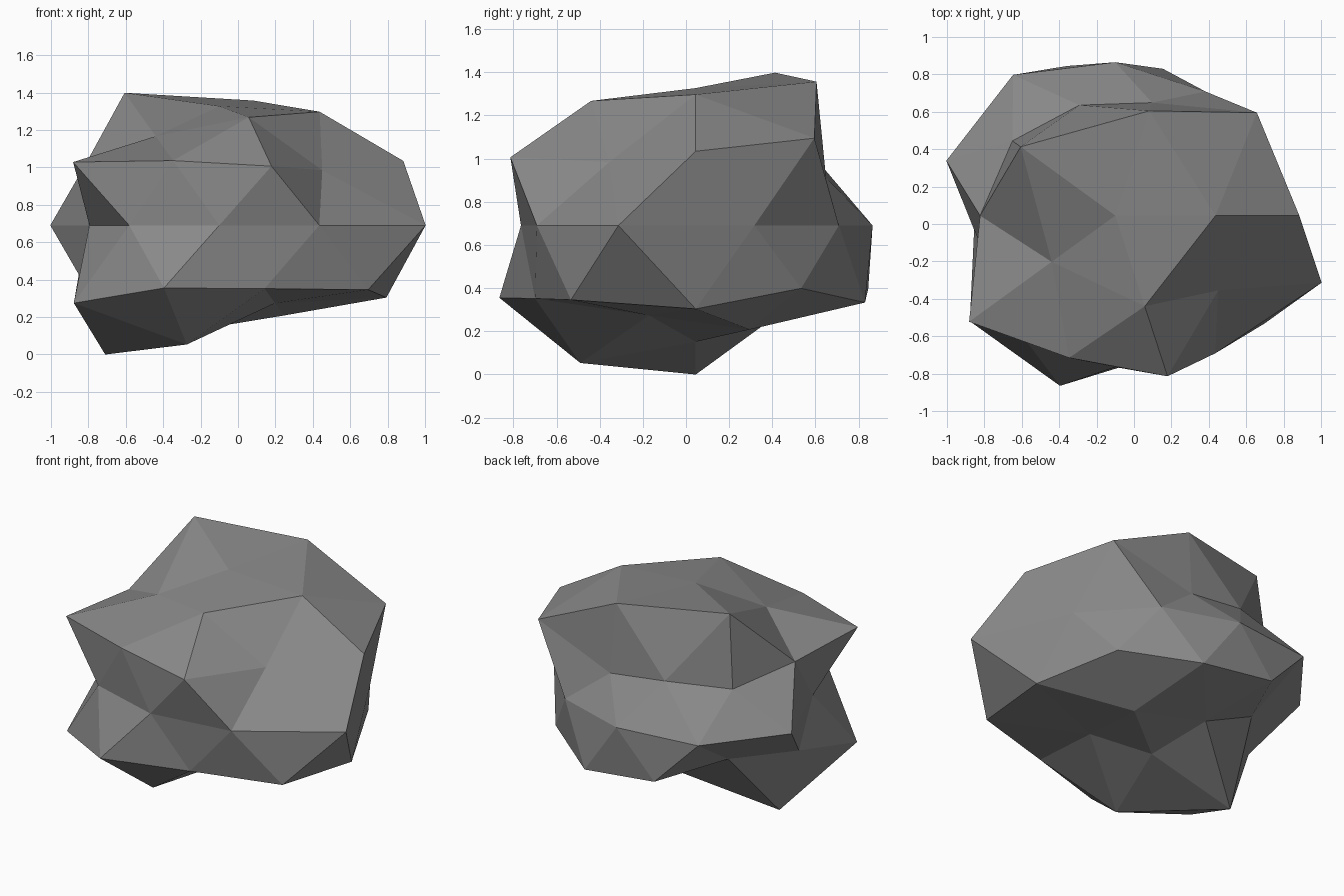
import bpy
import bmesh
import math
from mathutils import Vector

default_cube = bpy.data.objects.get("Cube")
if default_cube:
    bpy.data.objects.remove(default_cube, do_unlink=True)

# Rock centre and its vertical squash
CENTRE = Vector((-0.10, 0.045, 0.69))
SQUASH = Vector((1, 1, 0.7))

# Bulge of each ring of points, top to bottom, counter-clockwise from +x
RINGS = [
    [.91],
    [1.02, 1.12, 1.19, .8, .97],
    [1.1, .73, .85, .94, .8],
    [1.1, .71, .76, 1.08, 1.01],
    [.88, .82, .82, .93, .95, .73, .82, .81, .91, 1.16],
    [.93, .94, .84, 1.07, 1.1],
    [1.05, .97, .7, 1.13, .92],
    [.81, .72, 1.16, 1.07, .7],
    [.77],
]


def ring_order(vert):
    """Sort key: height from the top down, then angle around the vertical axis."""
    angle = round(math.degrees(math.atan2(vert.co.y, vert.co.x))) % 360
    return (-round(vert.co.z, 2), angle)


def make_material(name, colour):
    material = bpy.data.materials.new(name)
    material.use_nodes = True
    material.diffuse_color = colour
    shader = material.node_tree.nodes["Principled BSDF"]
    shader.inputs["Base Color"].default_value = colour
    shader.inputs["Roughness"].default_value = 0.9
    return material


# Rock: a faceted sphere pushed in and out along its radii
bm = bmesh.new()
bmesh.ops.create_icosphere(bm, subdivisions=2, radius=1)
bulges = [bulge for ring in RINGS for bulge in ring]
for vert, bulge in zip(sorted(bm.verts, key=ring_order), bulges):
    vert.co = CENTRE + vert.co * bulge * SQUASH
bmesh.ops.recalc_face_normals(bm, faces=bm.faces)

mesh = bpy.data.meshes.new("rock")
bm.to_mesh(mesh)
bm.free()
mesh.materials.append(make_material("stone grey", (0.25, 0.25, 0.25, 1)))

rock = bpy.data.objects.new("rock", mesh)
bpy.context.collection.objects.link(rock)
